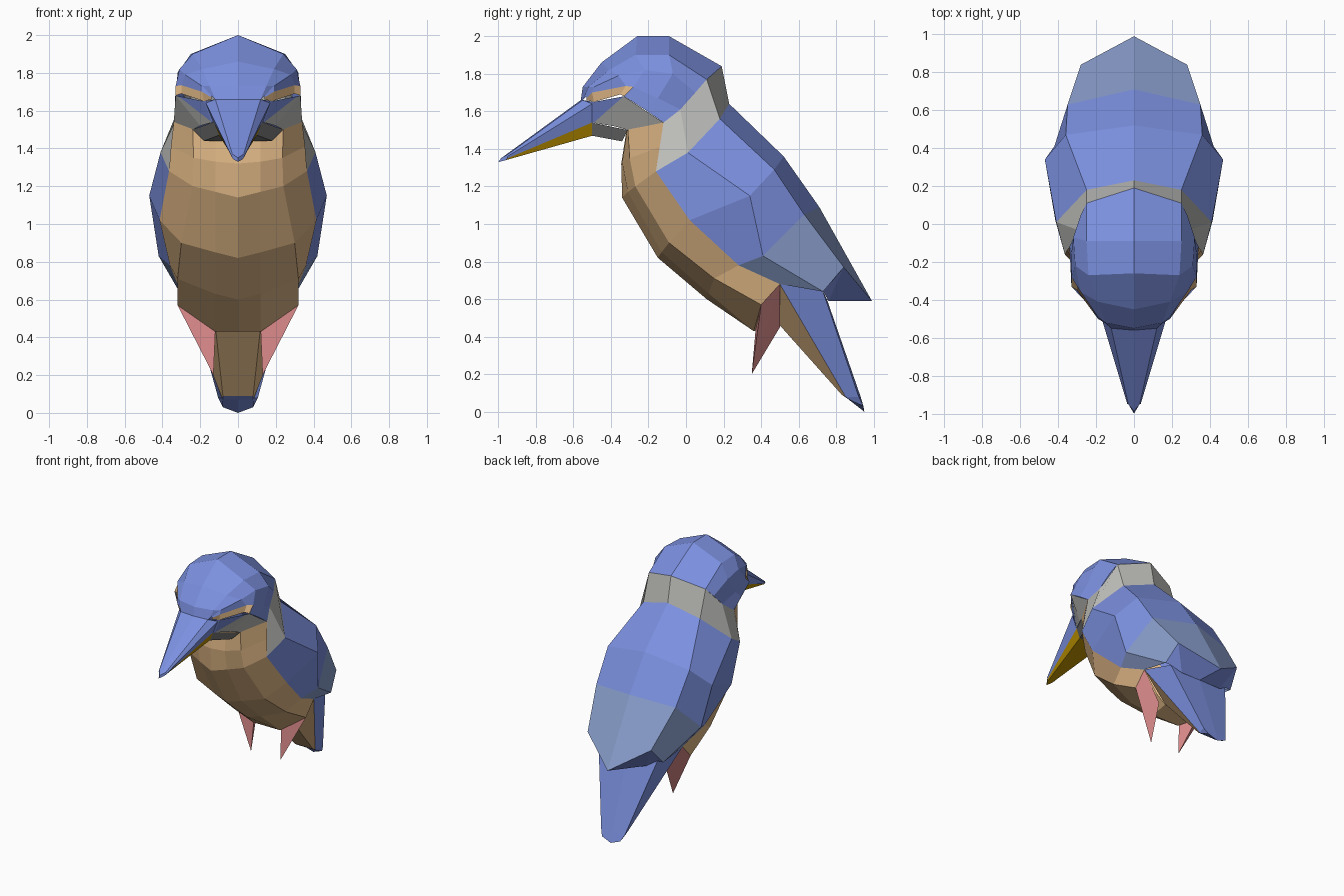
import bpy, bmesh
from mathutils import Vector

COLORS = {
    "blue": (0.20, 0.28, 0.74, 1), "pale_blue": (0.25, 0.34, 0.60, 1),
    "tan": (0.72, 0.46, 0.23, 1), "pink": (0.70, 0.25, 0.25, 1),
    "gold": (0.50, 0.28, 0.0, 1), "light_grey": (0.52, 0.52, 0.50, 1),
    "dark_grey": (0.20, 0.20, 0.20, 1),
}
MATS = {}
for key, col in COLORS.items():
    MATS[key] = bpy.data.materials.new(key)
    MATS[key].diffuse_color = col
NAMES = list(COLORS)


def sheet(name, rows, ref, color, cap=False):
    """Skin rows of half-section points, mirrored in x; faces point away from ref."""
    bm = bmesh.new()
    pick = color if callable(color) else (lambda r, c: color)
    for s in (1, -1):
        grid = [[bm.verts.new((s * x, y, z)) for x, y, z in row] for row in rows]
        for r in range(len(rows) - 1):
            for c in range(len(rows[0]) - 1):
                f = bm.faces.new((grid[r][c], grid[r][c + 1], grid[r + 1][c + 1], grid[r + 1][c]))
                f.material_index = NAMES.index(pick(r, c))
        if cap:
            f = bm.faces.new(grid[-1])
            f.material_index = NAMES.index(pick(len(rows) - 2, 0))
    bmesh.ops.remove_doubles(bm, verts=bm.verts, dist=0.0005)
    bmesh.ops.dissolve_degenerate(bm, edges=bm.edges, dist=0.0005)
    bm.normal_update()
    for f in bm.faces:
        if f.normal.dot(f.calc_center_median() - Vector(ref)) < 0:
            f.normal_flip()
    me = bpy.data.meshes.new(name)
    bm.to_mesh(me)
    bm.free()
    for key in NAMES:
        me.materials.append(MATS[key])
    ob = bpy.data.objects.new(name, me)
    bpy.context.collection.objects.link(ob)
    return ob


# Crown and sides of the head, from beak root to nape
nape = [(0, .19, 1.84), (.25, .11, 1.77), (.28, .05, 1.70), (.30, -.03, 1.61)]
sheet("head", [
    [(0, -.56, 1.66), (.12, -.55, 1.66), (.14, -.53, 1.68), (.14, -.53, 1.67)],
    [(0, -.55, 1.73), (.15, -.52, 1.73), (.19, -.49, 1.73), (.19, -.50, 1.70)],
    [(0, -.45, 1.86), (.19, -.41, 1.82), (.28, -.36, 1.79), (.30, -.32, 1.735)],
    [(0, -.26, 2.00), (.24, -.27, 1.90), (.31, -.22, 1.82), (.33, -.28, 1.73)],
    [(0, -.09, 2.00), (.25, -.09, 1.90), (.32, -.07, 1.80), (.33, -.15, 1.67)],
    nape], (0, -.2, 1.65), "blue")

# Tan stripe in front of the eye
sheet("eye_stripe", [
    [(.14, -.53, 1.67), (.19, -.50, 1.70), (.30, -.32, 1.735), (.33, -.28, 1.73)],
    [(.14, -.53, 1.66), (.18, -.49, 1.65), (.30, -.35, 1.69), (.33, -.33, 1.68)]],
    (0, -.2, 1.65), "tan")

# Blue band behind the eye and in front of it to the beak
sheet("cheek_band", [
    [(.33, -.28, 1.73), (.33, -.15, 1.67), (.30, -.03, 1.61)],
    [(.33, -.33, 1.68), (.335, -.22, 1.61), (.34, -.12, 1.54)]], (0, -.1, 1.6), "blue")
sheet("lore", [
    [(.12, -.55, 1.66), (.18, -.49, 1.65), (.33, -.33, 1.68)],
    [(.13, -.50, 1.54), (.14, -.49, 1.54), (.30, -.35, 1.665)]], (0, -.2, 1.7), "blue")

# Beak, blue above and gold below
sheet("beak", [
    [(0, -.56, 1.66), (.12, -.55, 1.66), (.17, -.50, 1.64), (.13, -.50, 1.54),
     (.10, -.50, 1.47), (0, -.50, 1.47)],
    [(0, -.985, 1.35), (.03, -.95, 1.37), (.035, -.95, 1.36), (.03, -.95, 1.35),
     (.02, -.96, 1.34), (0, -1.0, 1.33)]],
    (0, -.72, 1.49), lambda r, c: "blue" if c < 3 else "gold", cap=True)

# Pale cheek and dark chin
sheet("throat", [
    [(.30, -.35, 1.67), (.33, -.33, 1.68), (.34, -.12, 1.54)],
    [(.13, -.50, 1.54), (.20, -.38, 1.52), (.24, -.31, 1.50)]], (0, -.1, 1.7), "light_grey")
sheet("chin", [
    [(.13, -.50, 1.54), (.24, -.31, 1.50)],
    [(.10, -.50, 1.47), (.18, -.34, 1.44)],
    [(0, -.50, 1.47), (0, -.34, 1.44)]], (0, -.4, 1.6), "dark_grey")

# Grey collar
collar_low = [(0, .23, 1.64), (.25, .18, 1.56), (.41, .01, 1.38), (.365, -.16, 1.28)]
sheet("collar", [
    [nape[0], nape[1], nape[3], (.34, -.12, 1.54)], collar_low], (0, -.1, 1.5), "light_grey")

# Back and folded wings; the last row tucks under the wing tips
sheet("back_and_wings", [
    collar_low,
    [(0, .52, 1.36), (.36, .47, 1.29), (.47, .34, 1.15), (.415, .02, 1.02)],
    [(0, .71, 1.09), (.35, .63, 1.05), (.42, .41, .83), (.36, .28, .78)],
    [(0, .99, .59), (.28, .84, .77), (.31, .73, .64), (.32, .50, .68)]],
    (0, .3, .9), lambda r, c: "pale_blue" if r == 2 and c < 3 else "blue")
sheet("wing_underside", [
    [(0, .99, .59), (.28, .84, .77), (.31, .73, .64)],
    [(0, .75, .60), (.18, .76, .59), (.26, .73, .64)]], (0, .8, .9), "blue")

# Breast and belly, centre line out to the wing edge
sheet("breast", [
    [(0, -.32, 1.48), (.12, -.315, 1.49), (.24, -.31, 1.51), (.34, -.12, 1.54)],
    [(0, -.345, 1.32), (.12, -.34, 1.33), (.235, -.30, 1.35), (.355, -.14, 1.41)],
    [(0, -.34, 1.14), (.12, -.31, 1.17), (.24, -.27, 1.20), (.365, -.16, 1.28)],
    [(0, -.15, .82), (.12, -.13, .85), (.30, -.09, .90), (.415, .02, 1.02)],
    [(0, .11, .60), (.12, .12, .63), (.32, .15, .71), (.36, .28, .78)],
    [(0, .36, .43), (.12, .36, .43), (.32, .40, .57), (.32, .50, .68)],
    [(0, .50, .46), (.12, .50, .46), (.20, .50, .52), (.32, .50, .68)]],
    (0, .2, 1.0), "tan")

# Tail, blue above and tan below
sheet("tail", [
    [(0, .75, .60), (.26, .73, .64), (.32, .50, .68), (.12, .50, .46), (0, .50, .46)],
    [(0, .93, .08), (.105, .92, .08), (.085, .85, .08), (.08, .83, .09), (0, .83, .09)],
    [(0, .95, 0), (.08, .945, .03), (.082, .90, .05), (.08, .86, .07), (0, .86, .07)]],
    (0, .75, .35), lambda r, c: "tan" if c > 1 and r == 0 else "blue", cap=True)

# Legs: pointed thighs on both sides
tip = (.13, .35, .20)
ring = [(.32, .40, .57), (.32, .50, .68), (.18, .50, .45), (.12, .37, .43), (.32, .40, .57)]
sheet("legs", [ring, [tip] * 5], (.2, .43, .48), "pink")
for f in bpy.data.objects["legs"].data.polygons:
    if f.center.x < 0:
        continue

# Orient the mirrored leg outward as well
bm = bmesh.new()
leg = bpy.data.objects["legs"].data
bm.from_mesh(leg)
for f in bm.faces:
    c = f.calc_center_median()
    side = 1 if c.x > 0 else -1
    if f.normal.dot(c - Vector((.2 * side, .43, .48))) < 0:
        f.normal_flip()
bm.to_mesh(leg)
bm.free()
